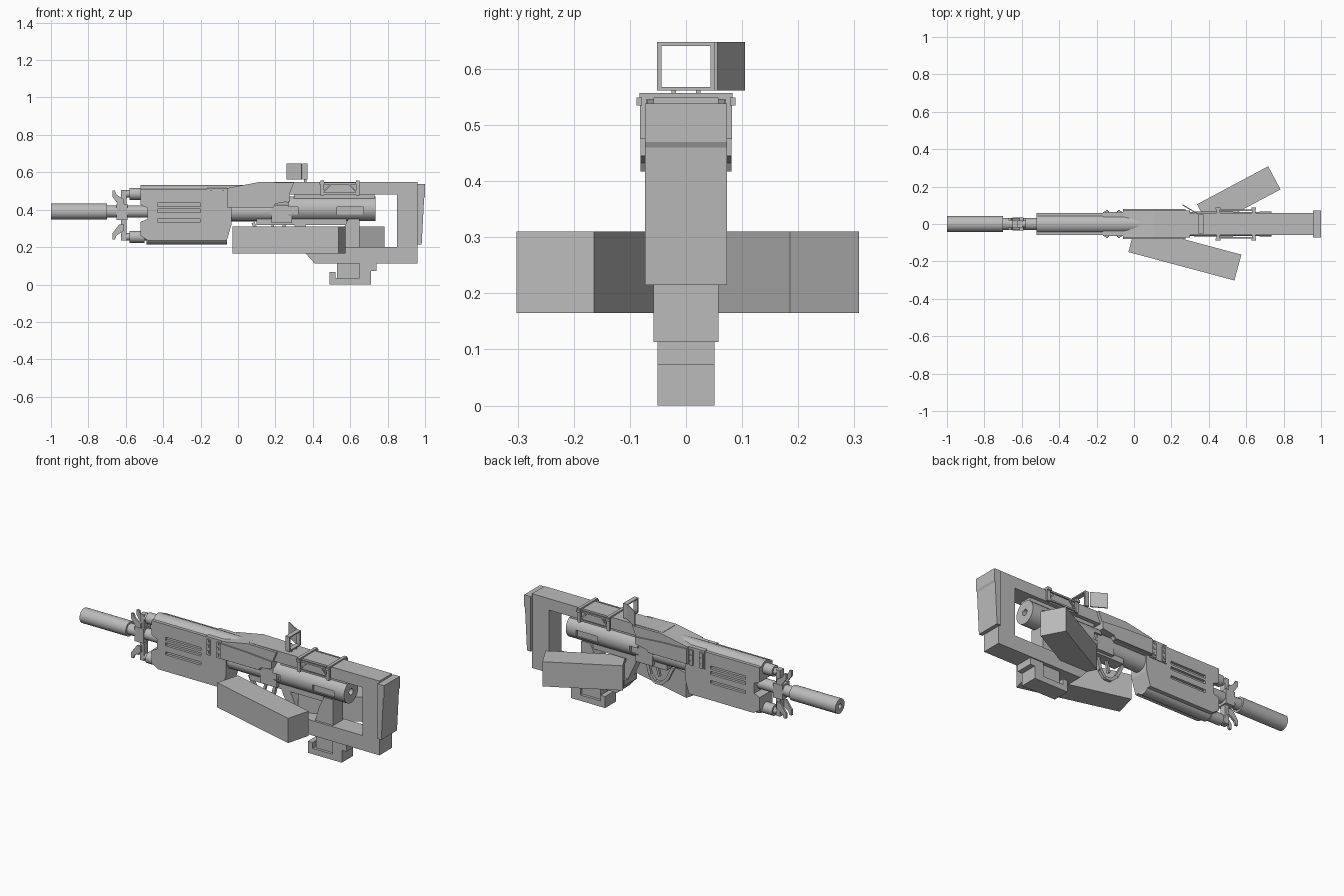
import bpy, bmesh, math
from mathutils import Vector, Matrix

old = bpy.data.objects.get("Cube")
if old:
    bpy.data.objects.remove(old, do_unlink=True)

grey = bpy.data.materials.new("plain_grey")
grey.use_nodes = True
tone = (0.5, 0.5, 0.5, 1)
grey.diffuse_color = tone
grey.node_tree.nodes["Principled BSDF"].inputs["Base Color"].default_value = tone


def finish(name, bm):
    bmesh.ops.recalc_face_normals(bm, faces=bm.faces)
    mesh = bpy.data.meshes.new(name)
    bm.to_mesh(mesh)
    bm.free()
    mesh.materials.append(grey)
    ob = bpy.data.objects.new(name, mesh)
    bpy.context.collection.objects.link(ob)
    return ob


def activate(ob):
    bpy.ops.object.select_all(action="DESELECT")
    ob.select_set(True)
    bpy.context.view_layer.objects.active = ob


def prism(name, outline, half, y=0):
    """Side outline in x and z, given thickness across y."""
    bm = bmesh.new()
    face = bm.faces.new([bm.verts.new((px, y - half, pz)) for px, pz in outline])
    ext = bmesh.ops.extrude_face_region(bm, geom=[face])
    moved = [g for g in ext["geom"] if isinstance(g, bmesh.types.BMVert)]
    bmesh.ops.translate(bm, verts=moved, vec=(0, 2 * half, 0))
    return finish(name, bm)


def box(name, x0, x1, z0, z1, half, y=0):
    return prism(name, [(x0, z0), (x1, z0), (x1, z1), (x0, z1)], half, y)


def lathe(name, outline, z, sides=24):
    """Turn an (x, radius) outline about a lengthwise axis at height z."""
    bm = bmesh.new()
    verts = [bm.verts.new((px, 0, z + r)) for px, r in outline]
    edges = [bm.edges.new(pair) for pair in zip(verts, verts[1:])]
    bmesh.ops.spin(bm, geom=verts + edges, cent=(0, 0, z), axis=(1, 0, 0),
                   angle=math.tau, steps=sides, use_duplicate=False)
    bmesh.ops.remove_doubles(bm, verts=bm.verts, dist=0.0005)
    ob = finish(name, bm)
    activate(ob)
    bpy.ops.object.shade_smooth_by_angle(angle=math.radians(35))
    return ob


def rod(name, x0, x1, z, r):
    return lathe(name, [(x0, 0), (x0, r), (x1, r), (x1, 0)], z)


def strut(name, a, b, t):
    """Square bar between two points."""
    a, b = Vector(a), Vector(b)
    bm = bmesh.new()
    bmesh.ops.create_cube(bm, size=1)
    turn = (b - a).to_track_quat("Z", "Y").to_matrix().to_4x4()
    size = Matrix.Diagonal((t, t, (b - a).length, 1))
    bm.transform(Matrix.Translation((a + b) / 2) @ turn @ size)
    return finish(name, bm)


def cut(target, cutters):
    for c in cutters:
        c.hide_render = True
        mod = target.modifiers.new("cut", "BOOLEAN")
        mod.operation = "DIFFERENCE"
        mod.object = c
        activate(target)
        bpy.ops.object.modifier_apply(modifier=mod.name)
        bpy.data.objects.remove(c, do_unlink=True)


def angled_box(name, corner, degrees, length, width, z0, z1):
    """Box turned about z, starting at its corner."""
    bm = bmesh.new()
    bmesh.ops.create_cube(bm, size=1)
    place = (Matrix.Translation((*corner, (z0 + z1) / 2))
             @ Matrix.Rotation(math.radians(degrees), 4, "Z")
             @ Matrix.Translation((length / 2, width / 2, 0))
             @ Matrix.Diagonal((length, width, z1 - z0, 1)))
    bm.transform(place)
    return finish(name, bm)


# Barrel with hollow muzzle sleeve
lathe("barrel", [(-0.95, 0), (-0.95, 0.015), (-1, 0.015), (-1, 0.043), (-0.7, 0.043),
                 (-0.7, 0.032), (-0.45, 0.032), (-0.45, 0)], 0.39)

# Front bracket with hooked arms
box("bracket_hub", -0.65, -0.59, 0.345, 0.43, 0.034)
box("bracket_post", -0.625, -0.597, 0.235, 0.505, 0.018)
hook = [(-0.61, 0.42), (-0.635, 0.42), (-0.672, 0.47), (-0.672, 0.502), (-0.658, 0.502),
        (-0.65, 0.48), (-0.61, 0.455)]
for side in (-1, 1):
    prism("upper_hook", hook, 0.006, side * 0.026)
    prism("lower_hook", [(px, 0.742 - pz) for px, pz in hook], 0.006, side * 0.026)

# Upper and lower tubes
for label, z in (("upper", 0.485), ("lower", 0.255)):
    rod(label + "_tube", -0.6, -0.45, z, 0.02)
    rod(label + "_collar", -0.58, -0.5, z, 0.032)
rod("handguard_top", -0.52, 0.06, 0.48, 0.052)
rod("handguard_bottom", -0.49, -0.06, 0.258, 0.043)

# Handguard with side slots
handguard = prism("handguard", [(-0.52, 0.51), (-0.52, 0.425), (-0.485, 0.41), (-0.485, 0.35),
                                (-0.52, 0.335), (-0.52, 0.26), (-0.48, 0.235), (-0.06, 0.235),
                                (-0.035, 0.32), (-0.035, 0.41), (-0.06, 0.51)], 0.06)
cut(handguard, [box("slot_cutter", -0.43, -0.2, z - 0.009, z + 0.009, 0.02, side * 0.065)
                for z in (0.427, 0.395, 0.342) for side in (-1, 1)])

# Ribbed collar between handguard and receiver
box("collar_panel", -0.165, -0.055, 0.405, 0.515, 0.064)
for x in (-0.145, -0.08):
    box("collar_rib", x - 0.012, x + 0.012, 0.41, 0.5, 0.07)
    for z in (0.43, 0.465, 0.495):
        box("rib_stud", x - 0.006, x + 0.006, z - 0.008, z + 0.008, 0.074)

# Receiver and top beam
prism("receiver", [(-0.06, 0.412), (0.19, 0.412), (0.2, 0.432), (0.275, 0.445), (0.275, 0.485),
                   (0.3, 0.545), (0.115, 0.548), (-0.06, 0.515)], 0.073)
for side in (-1, 1):
    prism("receiver_plate", [(-0.06, 0.417), (0.19, 0.417), (0.2, 0.432), (0.275, 0.445),
                             (0.275, 0.487), (0.1, 0.5), (-0.06, 0.505)], 0.004, side * 0.077)
box("top_beam", 0.11, 0.96, 0.482, 0.549, 0.058)
rod("bolt_cover", -0.06, 0.3, 0.39, 0.052)
box("bolt_rail", 0.18, 0.29, 0.33, 0.425, 0.055)

# Rear body cylinder with ports and end bore
body = lathe("body_cylinder", [(0.27, 0), (0.27, 0.066), (0.735, 0.066), (0.735, 0.018),
                               (0.69, 0.018), (0.69, 0)], 0.405, 32)
cut(body, [box("port_cutter", x0, x1, 0.375, 0.415, 0.02, side * 0.07)
           for x0, x1 in ((0.25, 0.32), (0.53, 0.67)) for side in (-1, 1)])
box("cylinder_hanger", 0.3, 0.73, 0.44, 0.49, 0.035)

# Skeleton stock
box("stock_post", 0.85, 0.96, 0.115, 0.549, 0.058)
prism("butt_pad", [(0.958, 0.215), (0.982, 0.215), (0.995, 0.46), (1, 0.47), (1, 0.538),
                   (0.958, 0.538)], 0.073)
prism("lower_beam", [(0.36, 0.168), (0.41, 0.113), (0.96, 0.113), (0.96, 0.2), (0.36, 0.2)], 0.058)

# Grip, trigger housing and guard
prism("grip", [(0.53, 0.19), (0.65, 0.19), (0.65, 0.35), (0.59, 0.35), (0.56, 0.29)], 0.045)
box("trigger_housing", 0.1, 0.58, 0.318, 0.35, 0.035)
prism("front_brace", [(0.36, 0.19), (0.42, 0.19), (0.36, 0.32), (0.3, 0.32)], 0.03)
guard = [(0.08, 0.33), (0.12, 0.25), (0.16, 0.215), (0.2, 0.215), (0.23, 0.25), (0.25, 0.33)]
for (xa, za), (xb, zb) in zip(guard, guard[1:]):
    strut("trigger_guard", (xa, 0, za), (xb, 0, zb), 0.018)
strut("trigger", (0.19, 0, 0.33), (0.17, 0, 0.255), 0.014)

# Hooked foot under the lower beam
prism("foot", [(0.49, 0), (0.71, 0), (0.71, 0.073), (0.74, 0.073), (0.74, 0.12), (0.65, 0.12),
               (0.65, 0.034), (0.52, 0.034), (0.52, 0.068), (0.49, 0.068)], 0.051)
box("foot_core", 0.53, 0.66, 0.03, 0.12, 0.035)

# Splayed side boxes
angled_box("right_box", (-0.03, -0.15), -15, 0.587, 0.143, 0.165, 0.31)
angled_box("left_box", (0.403, -0.018), 28.1, 0.431, 0.14, 0.165, 0.31)

# Clamps and braces over the top beam
for x in (0.45, 0.64):
    box("clamp_bar", x - 0.009, x + 0.009, 0.545, 0.557, 0.083)
    for side in (-1, 1):
        box("clamp_leg", x - 0.009, x + 0.009, 0.475, 0.55, 0.006, side * 0.076)
        box("clamp_knob", x - 0.013, x + 0.013, 0.535, 0.549, 0.005, side * 0.083)
for side in (-1, 1):
    for z in (0.487, 0.54):
        strut("clamp_rail", (0.45, side * 0.073, z), (0.64, side * 0.073, z), 0.009)
    strut("clamp_brace", (0.45, side * 0.073, 0.487), (0.5, side * 0.073, 0.54), 0.007)
    strut("clamp_brace", (0.64, side * 0.073, 0.487), (0.59, side * 0.073, 0.54), 0.007)

# Open sight frame with hinged flap
for side in (-1, 1):
    box("sight_side", 0.345, 0.372, 0.561, 0.648, 0.004, side * 0.048)
    box("sight_foot", 0.352, 0.366, 0.545, 0.563, 0.004, side * 0.022)
for z in (0.561, 0.641):
    box("sight_crossbar", 0.345, 0.372, z, z + 0.007, 0.052)
angled_box("sight_flap", (0.343, 0.056), 149, 0.095, 0.006, 0.561, 0.648)
